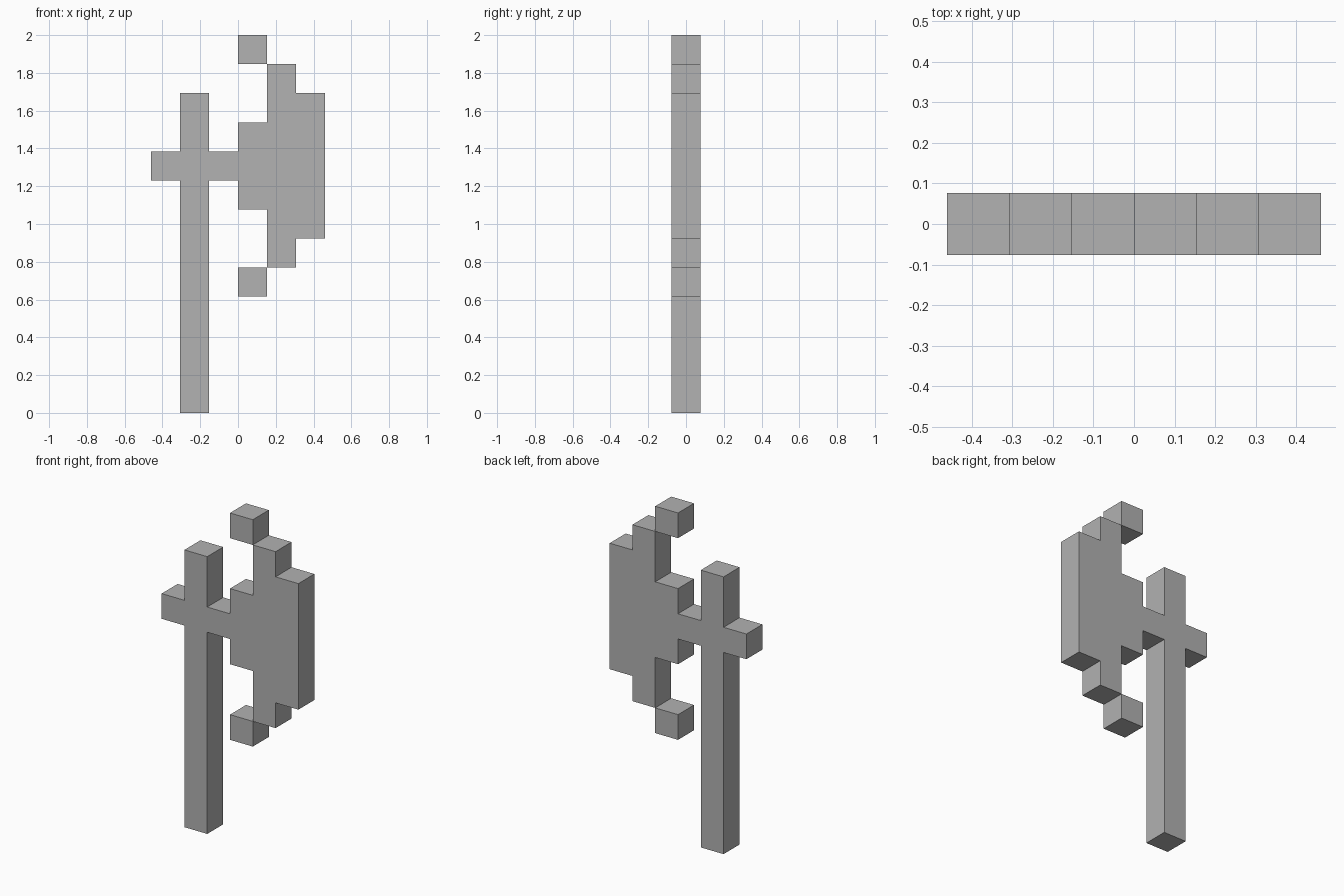
import bpy
import bmesh

cube = bpy.data.objects.get("Cube")
if cube:
    bpy.data.objects.remove(cube, do_unlink=True)

U = 2 / 13  # edge length of one block

grey = bpy.data.materials.new("plain grey")
grey.use_nodes = True
colour = (0.445, 0.445, 0.445, 1)
grey.diffuse_color = colour
grey.node_tree.nodes["Principled BSDF"].inputs["Base Color"].default_value = colour

# The open edge where the crossbar meets the blade
JOINT = {(0, 8), (0, 9)}


def slab(name, outline):
    """Extrude an outline, given in blocks (x, z), to one block of depth."""
    bm = bmesh.new()
    front = [bm.verts.new((x * U, -U / 2, z * U)) for x, z in outline]
    back = [bm.verts.new((x * U, U / 2, z * U)) for x, z in outline]
    bm.faces.new(front)
    bm.faces.new(back[::-1])
    for i in range(len(outline)):
        j = (i + 1) % len(outline)
        if {outline[i], outline[j]} != JOINT:
            bm.faces.new((front[j], front[i], back[i], back[j]))
    mesh = bpy.data.meshes.new(name)
    bm.to_mesh(mesh)
    bm.free()
    mesh.materials.append(grey)
    obj = bpy.data.objects.new(name, mesh)
    bpy.context.collection.objects.link(obj)


def block(name, x, z):
    slab(name, [(x, z), (x + 1, z), (x + 1, z + 1), (x, z + 1)])


# Long handle with its crossbar
slab("handle", [(-2, 0), (-1, 0), (-1, 8), (0, 8), (0, 9), (-1, 9),
                (-1, 11), (-2, 11), (-2, 9), (-3, 9), (-3, 8), (-2, 8)])

# Stepped blade: lower half outline, mirrored about the crossbar
lower = [(0, 8), (0, 7), (1, 7), (1, 5), (2, 5), (2, 6), (3, 6)]
upper = [(x, 17 - z) for x, z in reversed(lower)]
slab("blade", lower + upper)

# Blade tips
block("lower_blade_tip", 0, 4)
block("upper_blade_tip", 0, 12)
